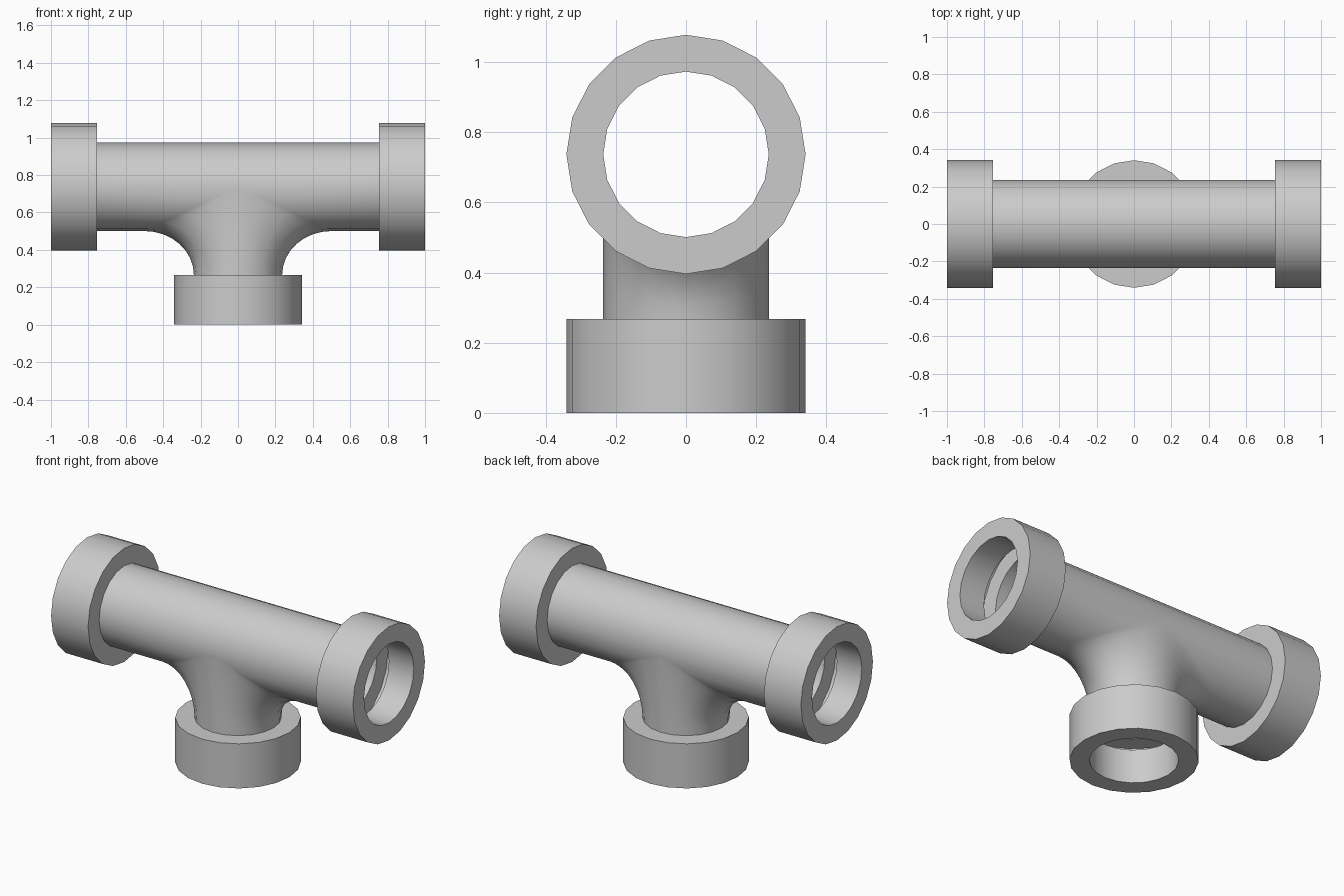
import bpy, bmesh
from math import sin, cos, pi
from mathutils import Matrix

if "Cube" in bpy.data.objects:
    bpy.data.objects.remove(bpy.data.objects["Cube"])

SIDES = 20
R, RC = 0.236, 0.341          # pipe and collar radius
ZC = 0.737                    # height of the main pipe axis
INNER, NECK = 0.755, 0.267    # where the collars begin
REACH = 0.50                  # how far the blend runs along the main pipe
ARC = 8                       # steps in the blend


def add_object(name, bm):
    bmesh.ops.remove_doubles(bm, verts=bm.verts, dist=1e-4)
    bmesh.ops.recalc_face_normals(bm, faces=bm.faces)
    mesh = bpy.data.meshes.new(name)
    bm.to_mesh(mesh)
    bm.free()
    obj = bpy.data.objects.new(name, mesh)
    bpy.context.collection.objects.link(obj)
    bpy.ops.object.select_all(action='DESELECT')
    obj.select_set(True)
    bpy.context.view_layer.objects.active = obj
    bpy.ops.object.shade_smooth_by_angle(angle=pi / 6)
    return obj


def loft(bm, rows):
    grid = [[bm.verts.new(p) for p in row] for row in rows]
    for a, b in zip(grid, grid[1:]):
        for i in range(len(a) - 1):
            bm.faces.new((a[i], a[i + 1], b[i + 1], b[i]))


# tee body: half of the thin-walled pipe and blended branch, mirrored in x
def lower_row(phi):
    c, y = R * cos(phi), R * sin(phi)
    x1, top = c * REACH / R, ZC - c
    row = [(INNER, y, top)]
    for i in range(ARC + 1):
        t = i / ARC * pi / 2
        row.append((x1 - (x1 - c) * sin(t), y, NECK + (top - NECK) * cos(t)))
    return row


bm = bmesh.new()
angles = [-pi / 2 + 2 * pi * k / SIDES for k in range(SIDES // 2 + 1)]
loft(bm, [lower_row(a) for a in angles])
loft(bm, [[(x, R * sin(a), ZC + R * cos(a)) for x in (0, INNER)] for a in angles])
body = add_object("tee_body", bm)
mirror = body.modifiers.new("mirror", 'MIRROR')
mirror.use_clip = True
mirror.merge_threshold = 0.0005


# collars: hollow rings with a short inner sleeve
def collar(name, back, end, depth, matrix):
    profile = [(R, back), (RC, back), (RC, end), (R, end), (R, end - depth)]
    bm = bmesh.new()
    loft(bm, [[(r * cos(a), r * sin(a), h) for r, h in profile]
              for a in (2 * pi * k / SIDES for k in range(SIDES + 1))])
    bm.transform(matrix)
    return add_object(name, bm)


for side, s in (("left", -1), ("right", 1)):
    collar(side + "_collar", INNER, 1.0, 0.165,
           Matrix.Translation((0, 0, ZC)) @ Matrix.Rotation(s * pi / 2, 4, 'Y'))
collar("bottom_collar", -NECK, 0.0, 0.20, Matrix.Rotation(pi, 4, 'X'))
